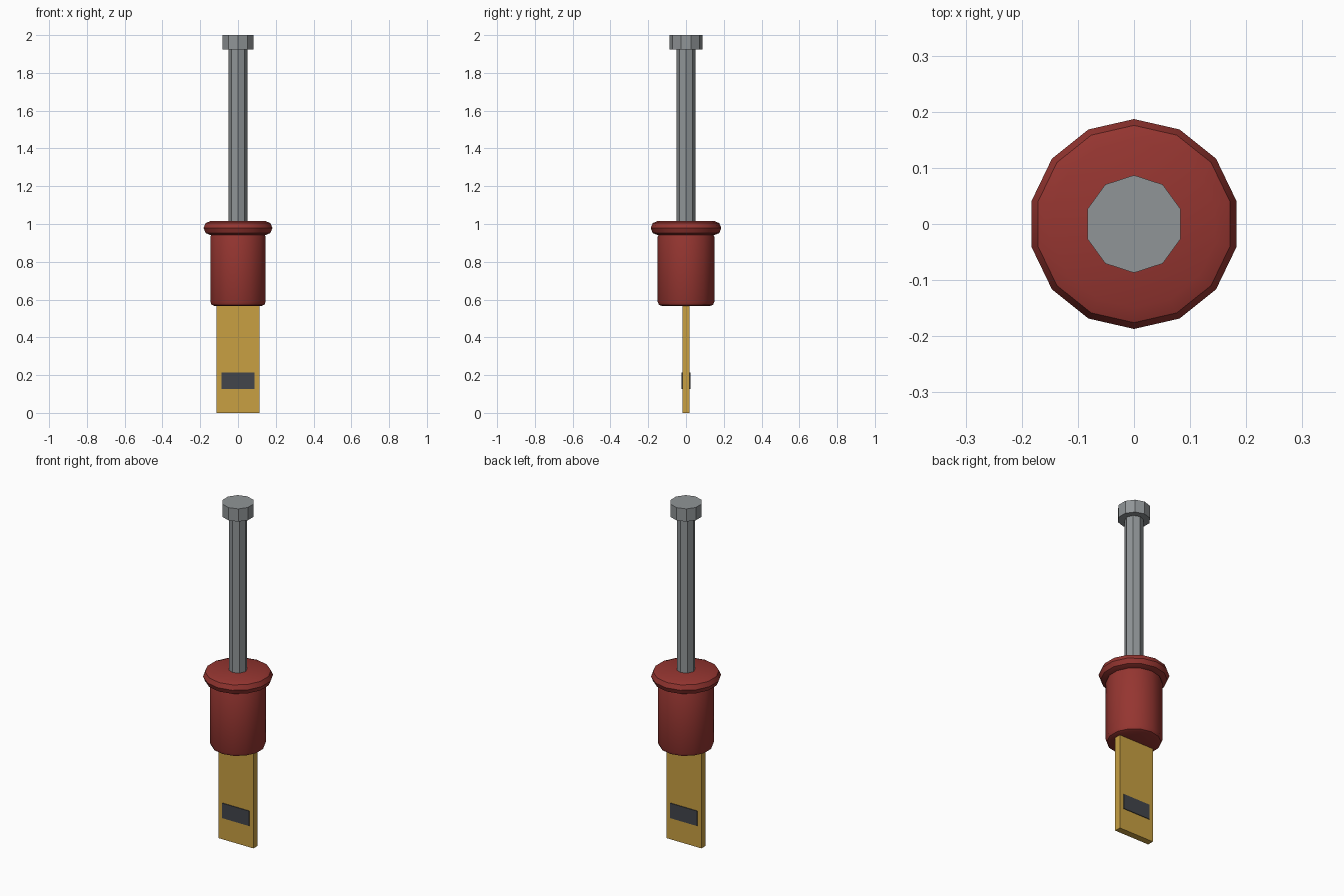
import bpy, math

if "Cube" in bpy.data.objects:
    bpy.data.objects.remove(bpy.data.objects["Cube"])


def paint(obj, name, rgb):
    mat = bpy.data.materials.get(name) or bpy.data.materials.new(name)
    mat.diffuse_color = (*rgb, 1)
    mat.use_nodes = True
    mat.node_tree.nodes["Principled BSDF"].inputs["Base Color"].default_value = mat.diffuse_color
    obj.data.materials.append(mat)


def cylinder(name, sides, radius, z0, z1, bevel=0):
    bpy.ops.mesh.primitive_cylinder_add(vertices=sides, radius=radius, depth=z1 - z0,
                                        location=(0, 0, (z0 + z1) / 2))
    obj = bpy.context.object
    obj.name = name
    if bevel:
        mod = obj.modifiers.new("rounded_rims", 'BEVEL')
        mod.width = bevel
        mod.segments = 2
        mod.limit_method = 'ANGLE'
        mod.angle_limit = math.radians(40)
        weld = obj.modifiers.new("merge_rims", 'WELD')
        weld.merge_threshold = 0.001
        bpy.ops.object.modifier_apply(modifier=mod.name)
        bpy.ops.object.modifier_apply(modifier=weld.name)
        bpy.ops.object.shade_smooth_by_angle(angle=math.radians(35))
    return obj


def box(name, size, z0):
    bpy.ops.mesh.primitive_cube_add(size=1, location=(0, 0, z0 + size[2] / 2))
    obj = bpy.context.object
    obj.name = name
    obj.scale = size
    bpy.ops.object.transform_apply(location=False, rotation=False, scale=True)
    return obj


RED, BRASS = (0.30, 0.036, 0.03), (0.58, 0.35, 0.055)
DARK, STEEL = (0.055, 0.06, 0.07), (0.28, 0.30, 0.31)

# flat blade with a dark inlay showing on both faces
paint(box("blade", (0.227, 0.038, 0.60), 0), "brass", BRASS)
paint(box("blade_inlay", (0.175, 0.046, 0.088), 0.126), "dark", DARK)

# rounded collar body and its wider, fully rounded top flange
paint(cylinder("collar_body", 14, 0.15, 0.566, 0.955, 0.022), "red", RED)
paint(cylinder("collar_flange", 14, 0.187, 0.941, 1.016, 0.0374), "red", RED)

# faceted rod and end cap
paint(cylinder("rod", 8, 0.05, 0.97, 1.95), "steel", STEEL)
paint(cylinder("rod_cap", 10, 0.087, 1.925, 2.0), "steel", STEEL)
